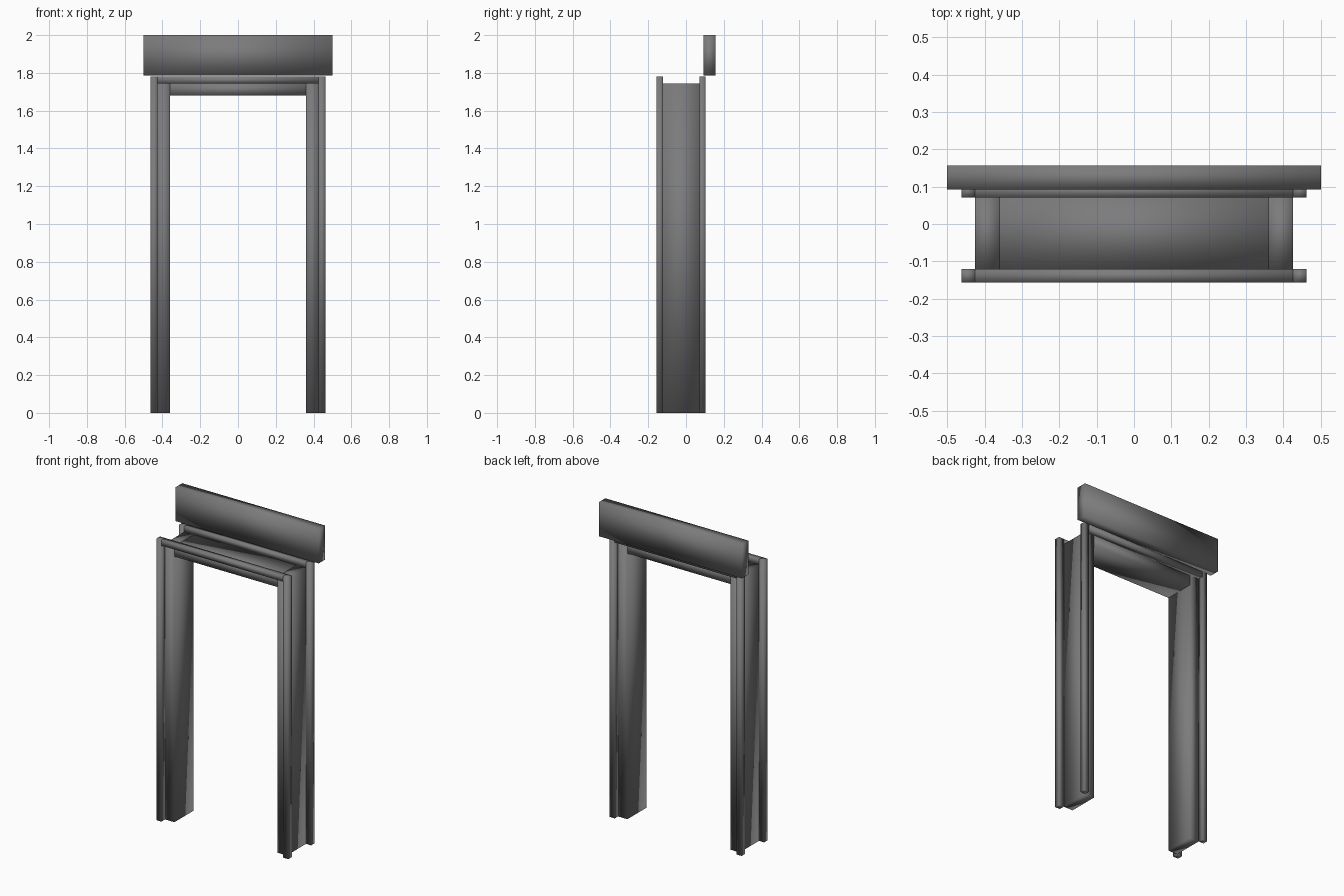
import bpy

cube = bpy.data.objects.get("Cube")
if cube:
    bpy.data.objects.remove(cube, do_unlink=True)

# Single dark grey finish
grey = bpy.data.materials.new("dark_grey")
grey.use_nodes = True
colour = (0.2, 0.2, 0.205, 1)
grey.diffuse_color = colour
grey.node_tree.nodes["Principled BSDF"].inputs["Base Color"].default_value = colour


def block(name, x, y, z):
    """Softly shaded box spanning the given (low, high) ranges."""
    spans = (x, y, z)
    bpy.ops.mesh.primitive_cube_add(size=1)
    ob = bpy.context.object
    ob.name = ob.data.name = name
    for v in ob.data.vertices:
        v.co = [lo if c < 0 else hi for c, (lo, hi) in zip(v.co, spans)]
    ob.data.materials.append(grey)
    bpy.ops.object.shade_smooth()
    return ob


INNER, OUTER, EDGE = 0.36, 0.426, 0.462   # opening, jamb and casing half widths
SOFFIT, HEAD, TOP = 1.68, 1.745, 1.78     # heights
DEPTH = (-0.121, 0.071)                   # jamb depth
CASINGS = {"front": (-0.157, DEPTH[0]), "back": (DEPTH[1], 0.104)}

# Jambs with their vertical casing strips
for side, s in (("left", 1), ("right", -1)):
    block(side + "_jamb", sorted((s * INNER, s * OUTER)), DEPTH, (0, HEAD))
    for face, y in CASINGS.items():
        block(f"{face}_{side}_casing", sorted((s * OUTER, s * EDGE)), y, (0, TOP))

# Lintel and horizontal casing strips
block("lintel", (-INNER, INNER), DEPTH, (SOFFIT, HEAD))
for face, y in CASINGS.items():
    block(face + "_top_casing", (-OUTER, OUTER), y, (HEAD, TOP))

# Header board above the back casing
block("header_board", (-0.5, 0.5), (0.092, 0.157), (TOP + 0.005, 2))
